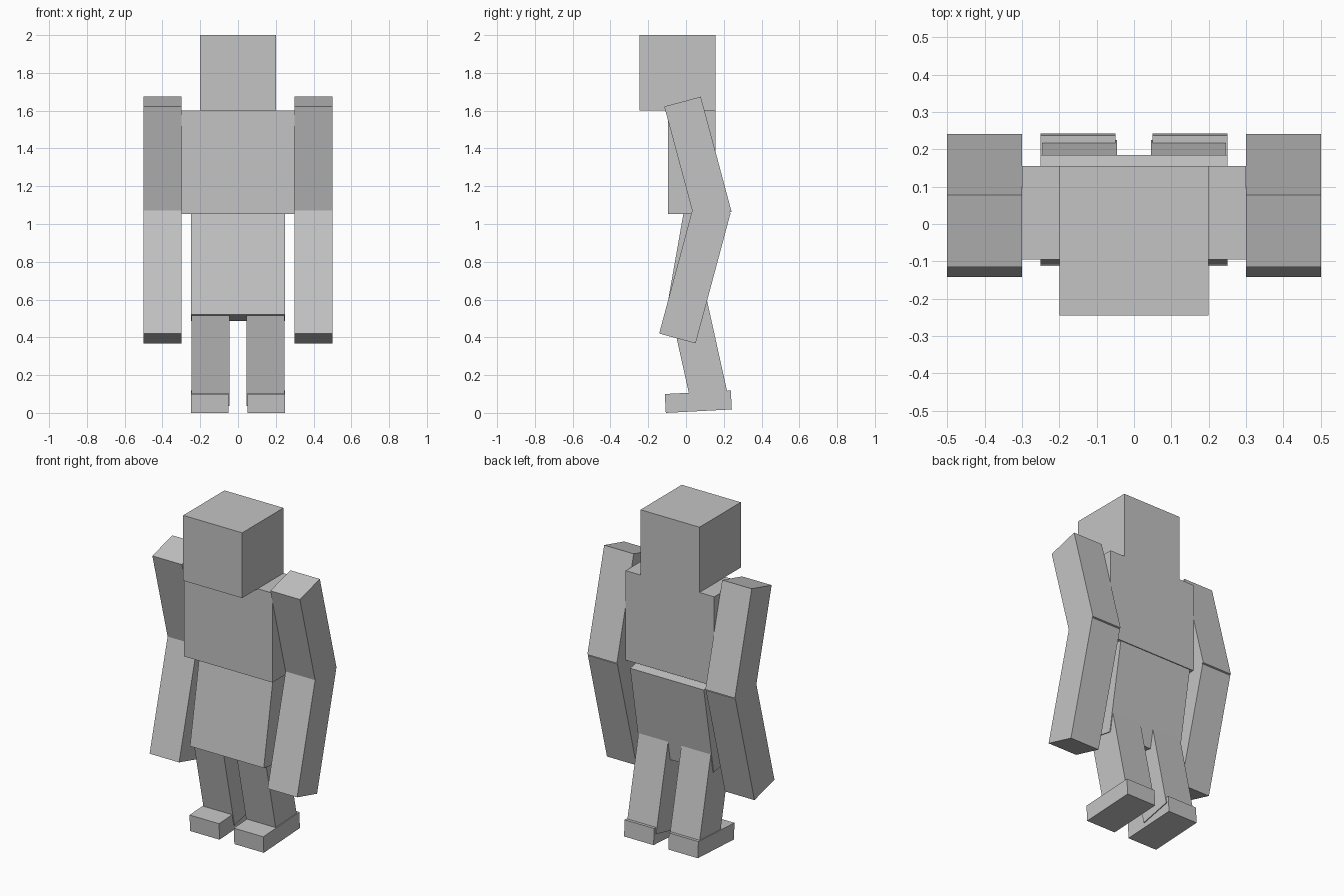
import bpy
import bmesh
from math import sin, cos, radians
from mathutils import Vector

old = bpy.data.objects.get("Cube")
if old:
    bpy.data.objects.remove(old, do_unlink=True)

grey = bpy.data.materials.new("plain grey")
grey.use_nodes = True
colour = (0.55, 0.55, 0.55, 1)
grey.diffuse_color = colour
grey.node_tree.nodes["Principled BSDF"].inputs["Base Color"].default_value = colour


def block(name, x0, x1, y, z, depth, height, lean=0):
    """Box placed by its front bottom edge (y, z), its top leaning back by lean degrees."""
    a = radians(lean)
    back = Vector((0, cos(a), -sin(a))) * depth
    up = Vector((0, sin(a), cos(a))) * height
    corner = Vector((x0, y, z))
    bm = bmesh.new()
    side = [bm.verts.new(p) for p in
            (corner, corner + up, corner + up + back, corner + back)]
    face = bm.faces.new(side)
    moved = bmesh.ops.extrude_face_region(bm, geom=[face])["geom"]
    verts = [g for g in moved if isinstance(g, bmesh.types.BMVert)]
    bmesh.ops.translate(bm, verts=verts, vec=(x1 - x0, 0, 0))
    bmesh.ops.recalc_face_normals(bm, faces=bm.faces)
    mesh = bpy.data.meshes.new(name)
    bm.to_mesh(mesh)
    bm.free()
    mesh.materials.append(grey)
    obj = bpy.data.objects.new(name, mesh)
    bpy.context.collection.objects.link(obj)


def pair(name, x0, x1, *shape):
    """One block on each side of the body."""
    block("left_" + name, x0, x1, *shape)
    block("right_" + name, -x1, -x0, *shape)


# Head and trunk
block("head", -0.2, 0.2, -0.245, 1.6, 0.4, 0.4)
block("chest", -0.3, 0.3, -0.095, 1.052, 0.25, 0.548)
block("abdomen", -0.25, 0.25, -0.108, 0.52, 0.2, 0.55, 10)

# Arms, bent at the elbow
pair("upper_arm", 0.3, 0.5, -0.115, 1.622 - 0.0, 0.2, -0.63, -15)
pair("forearm", 0.3, 0.5, -0.142, 0.42, 0.2, 0.715, 15)

# Legs and feet
pair("leg", 0.045, 0.245, 0.03, 0.037, 0.2, 0.55, -12.5)
pair("foot", 0.05, 0.25, -0.107, 0, 0.35, 0.1, -3)
